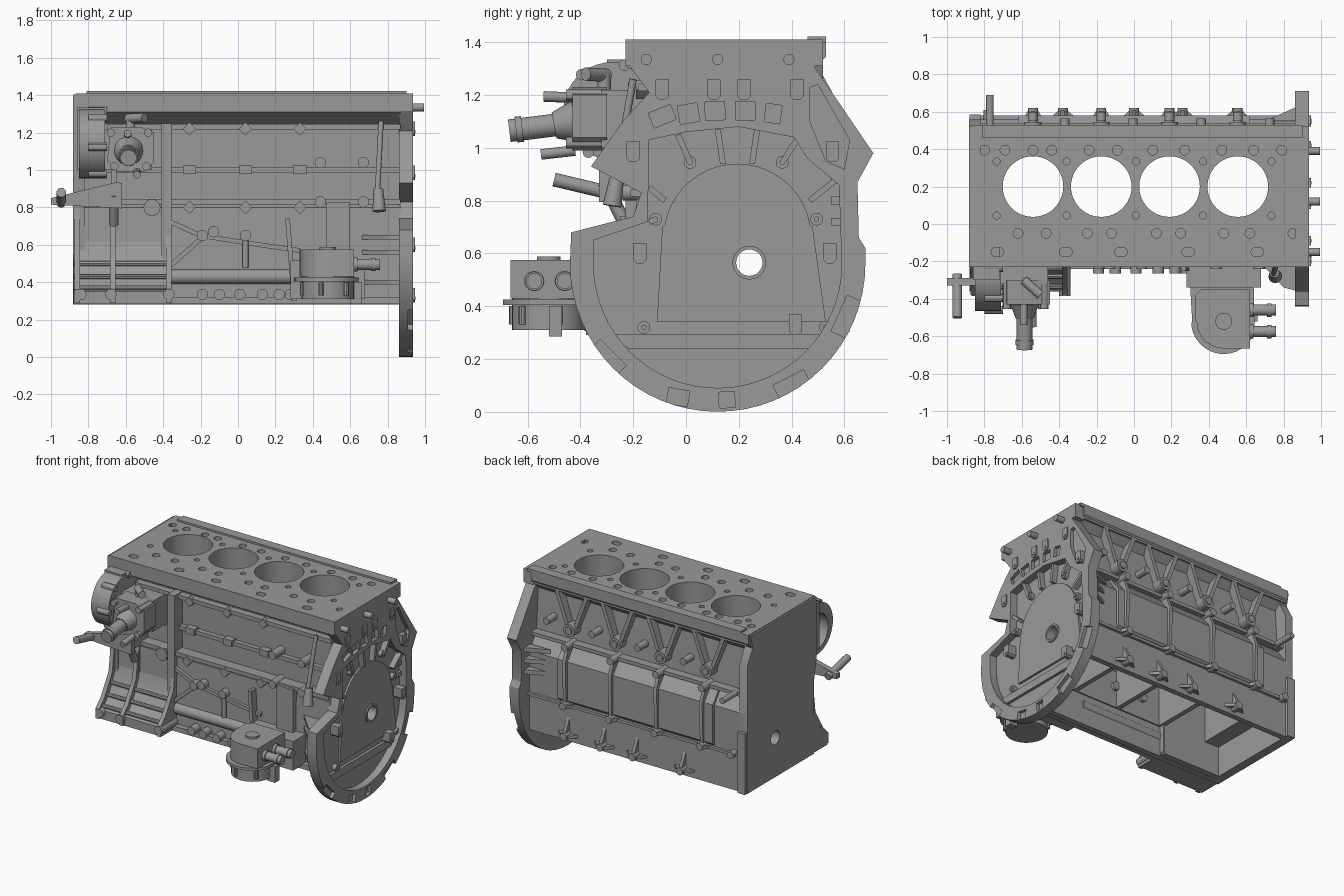
import bpy, bmesh
from math import sin, cos, radians
from mathutils import Vector, Matrix

parts = {}

def bm_of(name):
    return parts.setdefault(name, bmesh.new())

def prism(name, pts, axis, a, b):
    """Extrude a 2D outline along an axis: x takes (y,z), y takes (x,z), z takes (x,y)."""
    bm = bm_of(name)
    def at(p, t):
        return {'x': (t, p[0], p[1]), 'y': (p[0], t, p[1]), 'z': (p[0], p[1], t)}[axis]
    lo = [bm.verts.new(at(p, a)) for p in pts]
    hi = [bm.verts.new(at(p, b)) for p in pts]
    bm.faces.new(lo)
    bm.faces.new(hi[::-1])
    n = len(pts)
    for i in range(n):
        bm.faces.new((lo[i], hi[i], hi[(i + 1) % n], lo[(i + 1) % n]))

def box(name, x0, x1, y0, y1, z0, z1):
    prism(name, [(x0, y0), (x1, y0), (x1, y1), (x0, y1)], 'z', z0, z1)

def cyl(name, p, q, r, r2=None, n=20):
    p, q = Vector(p), Vector(q)
    d = q - p
    m = Matrix.Translation((p + q) / 2) @ d.to_track_quat('Z', 'Y').to_matrix().to_4x4()
    bmesh.ops.create_cone(bm_of(name), cap_ends=True, segments=n, radius1=r,
                          radius2=r if r2 is None else r2, depth=d.length, matrix=m)

def arc(cy, cz, r, a0, a1, n):
    return [(cy + r * cos(radians(a0 + (a1 - a0) * i / n)),
             cz + r * sin(radians(a0 + (a1 - a0) * i / n))) for i in range(n + 1)]

def quad(c, w, h, deg):
    """Rotated rectangle outline."""
    k, s = cos(radians(deg)), sin(radians(deg))
    return [(c[0] + u * w / 2 * k - v * h / 2 * s, c[1] + u * w / 2 * s + v * h / 2 * k)
            for u, v in ((-1, -1), (1, -1), (1, 1), (-1, 1))]

def bar(name, p, q, w, axis, a, b):
    """Straight rib between two 2D points."""
    d = Vector((q[0] - p[0], q[1] - p[1]))
    o = Vector((-d.y, d.x)).normalized() * w / 2
    prism(name, [(p[0] + o.x, p[1] + o.y), (q[0] + o.x, q[1] + o.y),
                 (q[0] - o.x, q[1] - o.y), (p[0] - o.x, p[1] - o.y)], axis, a, b)

CYLS = [-0.54, -0.175, 0.19, 0.555]
MAINS = [-0.735, -0.36, 0.01, 0.37, 0.735]

# Main block casting and its cuts
prism('engine_block', [(-.23, 1.41), (-.23, 1.31), (-.13, 1.25), (-.13, .84), (-.19, .8), (-.2, .28),
      (.56, .28), (.56, .85), (.48, .96), (.46, 1.27), (.53, 1.345), (.53, 1.41)], 'x', -.87, .87)
for c in CYLS:
    cyl('cut_bores', (c, .2, .7), (c, .2, 1.5), .162, n=48)
    box('cut_pockets', c - .165, c + .165, -.15, .51, .4, .8)
box('cut_cavity', -.82, .82, -.16, .52, .2, .5)
cyl('cut_crank', (-1, .24, .565), (1.1, .24, .565), .05, n=32)
for x in (-.8, -.69, -.54, -.44, -.24, -.09, .1, .27, .47, .64, .79):
    cyl('cut_holes', (x, .395, 1.3), (x, .395, 1.5), .026)
for x in (-.62, -.47, -.25, -.12, .12, .25, .48, .62, .85):
    cyl('cut_holes', (x, -.05, 1.3), (x, -.05, 1.5), .026)
for x in MAINS:
    for y in (.335, .045):
        cyl('cut_holes', (x, y, 1.3), (x, y, 1.5), .019)
for x in (-.73, -.365, -.07, .29, .66):
    prism('cut_holes', arc(x + .01, -.15, .024, -90, 90, 8) + arc(x - .01, -.15, .024, 90, 270, 8), 'z', 1.3, 1.5)

# Deck ends, gasket lip and front end plate
box('deck_rear', .86, .935, -.23, .52, 1.31, 1.41)
box('deck_lip', -.81, .9, .46, .53, 1.4, 1.423)
prism('end_plate', [(-.23, 1.405), (.52, 1.405), (.5, 1.31), (.56, 1.2), (.56, .28), (-.2, .28), (-.2, .8), (-.23, .95)], 'x', -.883, -.82)
box('end_corner_flange', -.88, -.82, .5, .585, .28, .72)

# Rear bell housing flange with recess, pockets, cover and lugs
prism('rear_flange', [(-.23, 1.34), (.49, 1.34), (.485, 1.31), (.52, 1.26), (.71, .98), (.65, .87), (.655, .66), (.68, .62)]
      + arc(.12, .56, .56, 0, -180, 32) + [(-.435, .68), (-.2, .74), (-.17, .83), (-.36, .93), (-.24, 1.1),
      (-.14, 1.21), (-.2, 1.29)], 'x', .86, .935)
prism('cut_recess', arc(.12, .56, .47, 0, -180, 32) + [(-.35, .65), (-.145, .72), (-.14, 1.03), (0, 1.06),
      (.2, 1.08), (.41, 1.04), (.46, .96), (.58, .86)], 'x', .88, 1)
for c, w, h, d in [((-.03, .055), .08, .06, -10), ((.155, .045), .06, .06, 3), ((.4, .105), .13, .055, 27),
                   ((-.3, .2), .14, .07, -45), ((.61, .36), .15, .065, 66), ((-.09, 1.12), .09, .06, 22),
                   ((.01, 1.13), .075, .07, 10), ((.11, 1.14), .075, .07, 3), ((.225, 1.14), .075, .07, 0),
                   ((.33, 1.13), .06, .07, -8)]:
    prism('cut_flange_pockets', quad(c, w, h, d), 'x', .91, 1)
prism('cut_flange_pockets', [(.47, 1.23), (.5, 1.24), (.62, 1.03), (.6, .92), (.53, .95), (.47, 1.1)], 'x', .91, 1)
prism('rear_cover', [(-.11, .34), (.53, .34), (.48, .7)] + arc(.195, .66, .28, 10, 170, 20) + [(-.09, .7)], 'x', .87, .895)
prism('rear_seal_step', [(-.3, .295), (.555, .295), (.5, .24), (-.22, .24)], 'x', .87, .9)
prism('crank_seal_ring', arc(.24, .565, .064, 0, 345, 23), 'x', .88, .905)
for y, z in [(-.09, 1.22), (.105, 1.22), (.22, 1.22), (.42, 1.22), (-.2, .985), (.555, .985),
             (-.175, .6), (.545, .6), (.415, .33)]:
    prism('flange_lugs', [(y - .025, z + .04), (y - .025, z - .025), (y - .012, z - .038), (y + .012, z - .038),
                          (y + .025, z - .025), (y + .025, z + .04)], 'x', .87, .945)
    cyl('flange_lug_bolts', (.93, y, z - .015), (.95, y, z - .015), .01, n=12)
for y, z in [(-.115, .73), (.495, .73), (-.16, .32), (.53, .32), (.015, .945), (.365, .945)]:
    cyl('cover_bosses', (.87, y, z), (.91, y, z), .024)
    cyl('cover_bosses', (.9, y, z), (.92, y, z), .01, n=12)
for p, q in [((.015, .945), (-.03, 1.05)), ((.14, .94), (.12, 1.07)), ((.25, .94), (.27, 1.07)),
             ((.365, .945), (.42, 1.03)), ((-.08, .8), (-.14, .85)), ((.47, .8), (.57, .88)), ((-.11, .73), (-.14, .72))]:
    bar('recess_ribs', p, q, .022, 'x', .87, .92)
for y in (-.15, .12, .39):
    cyl('deck_studs', (.9, y, 1.335), (.995, y, 1.335), .021)

# Back side: V ribs, bosses, rails and gussets
for c in CYLS:
    for s in (-1, 1):
        bar('back_v_ribs', (c + s * .02, 1.06), (c + s * .12, 1.33), .028, 'y', .45, .52)
    prism('back_v_bosses', arc(c, 1.07, .045, 0, 345, 23), 'y', .45, .545)
    cyl('back_v_bosses', (c, .5, 1.07), (c, .555, 1.07), .026)
    cyl('back_studs', (c + .17, .45, 1.1), (c + .17, .565, 1.1), .025)
    # Cylinder rib with an upper and a lower boss
    prism('back_ribs', [(.48, .985), (.56, .97), (.605, .86), (.595, .57), (.55, .5)], 'x', c - .012, c + .012)
    for z, y in ((.965, .6), (.55, .62)):
        cyl('back_bosses', (c, .45, z), (c, y, z), .026)
    prism('back_gussets', [(c - .06, .55), (c + .06, .55), (c + .025, .61), (c - .025, .61)], 'z', .535, .56)
prism('back_panel', [(.47, .965), (.5, .96), (.58, .86), (.58, .58), (.55, .55)], 'x', -.62, .62)
box('back_rails', -.86, .87, .44, .54, .955, .98)
box('back_rails', -.86, .87, .45, .52, 1.32, 1.345)
box('back_rails', -.86, .87, .5, .58, .535, .555)
for x in (-.38, 0, .26, .55):
    prism('back_gussets', [(.55, .47), (.61, .35), (.61, .31), (.55, .3)], 'x', x - .012, x + .012)
    prism('back_gussets', [(x - .09, .55), (x + .09, .55), (x + .02, .61), (x - .02, .61)], 'z', .32, .34)
    cyl('back_bosses', (x, .53, .33), (x, .62, .33), .027)
for z in (.88, .8, .72):
    prism('flange_gussets', [(.9, .55), (.9, .64), (.7, .55)], 'z', z - .015, z + .015)
cyl('back_pin', (-.77, .5, .97), (-.77, .69, .97), .02)
cyl('back_pin', (-.78, .5, .55), (-.78, .61, .55), .025)

# Front side: flare, rails, ribs, bosses and tubes
prism('crankcase_flare', [(-.12, .82), (-.17, .78), (-.2, .57), (-.25, .46), (-.31, .38), (-.36, .35),
                          (-.36, .285), (-.12, .285)], 'x', -.88, -.36)
for z, y in ((.5, -.235), (.43, -.28), (.37, -.335)):
    cyl('flare_ribs', (-.88, y, z), (-.37, y, z), .014, n=8)
for x in (-.86, -.67, -.37):
    prism('flare_webs', [(-.12, .82), (-.2, .8), (-.23, .57), (-.32, .42), (-.38, .36), (-.38, .29), (-.15, .29)], 'x', x - .015, x + .015)
for z, y in ((1.23, -.18), (1.0, -.165), (.83, -.21)):
    box('front_rails', -.7, .87, y, -.125, z - .014, z + .014)
box('front_ribs', -.41, -.355, -.22, -.125, .3, 1.25)
box('front_ribs', -.68, -.65, -.2, -.125, .6, 1.0)
bar('front_ribs', (.3, .3), (.265, .74), .025, 'y', -.25, -.17)
box('front_panel', .47, .6, -.23, -.17, .5, .83)
for x in (-.26, .04, .33):
    for z, y in ((1.22, -.19), (.8, -.22)):
        prism('diamond_bosses', quad((x, z), .05, .05, 45), 'y', y, -.125)
    box('front_rails', x - .035, x + .035, -.18, -.125, .98, 1.025)
for x, z in [(.44, 1.04), (.67, 1.04), (.44, .83), (.67, .83), (-.19, .65), (.04, .65), (-.13, .67)]:
    cyl('front_bosses', (x, -.125, z), (x, -.24, z), .03)
for x in (-.84, -.68, -.37, -.19, -.1, .01, .13, .22, .28):
    cyl('sump_bosses', (x, -.175, .335), (x, -.385 if x < -.3 else -.265, .335), .03)
box('sump_rail', -.36, .87, -.24, -.165, .285, .32)
path = [(-.4, .74), (-.2, .65), (.05, .61), (.33, .57)]
for p, q in zip(path, path[1:]):
    bar('wall_rib', p, q, .025, 'y', -.215, -.17)
bar('front_ribs', (-.36, .49), (-.19, .64), .025, 'y', -.22, -.17)
cyl('oil_gallery', (-.36, -.19, .43), (.3, -.19, .43), .04)
cyl('front_stem', (.04, -.215, .48), (.04, -.215, .64), .016)
for z in (.4, .56, .64):
    prism('flange_gussets', [(.88, -.17), (.88, -.36), (.8, -.34), (.66, -.19)], 'z', z - .012, z + .012)

# Dipstick tube
cyl('dipstick', (.765, -.2, 1.26), (.745, -.27, .87), .014)
cyl('dipstick', (.75, -.26, .9), (.755, -.28, .78), .026, .036)

# Coolant pump housing, body and pipes
cyl('pump_housing', (-.85, -.28, 1.14), (-.71, -.28, 1.14), .185, n=40)
cyl('cut_pump', (-.95, -.28, 1.12), (-.77, -.28, 1.12), .13, n=32)
box('pump_mount', -.86, -.72, -.3, -.125, 1.0, 1.335)
box('pump_mount', -.73, -.46, -.32, -.125, 1.0, 1.22)
for a in range(20, 360, 55):
    y, z = -.28 + .18 * cos(radians(a)), 1.14 + .18 * sin(radians(a))
    cyl('pump_bolts', (-.8, y, z), (-.7, y, z), .022, n=12)
prism('pump_body', [(-.7, 1.05), (-.64, .99), (-.5, .99), (-.45, 1.04), (-.45, 1.2), (-.52, 1.23), (-.68, 1.23)], 'y', -.43, -.3)
cyl('pump_outlet', (-.585, -.42, 1.1), (-.585, -.5, 1.085), .08, .05, 28)
cyl('pump_outlet', (-.585, -.47, 1.09), (-.585, -.67, 1.065), .043, n=28)
cyl('pump_outlet', (-.585, -.62, 1.072), (-.585, -.645, 1.069), .049, n=28)
for x, z in ((-.68, 1.2), (-.48, 1.2), (-.66, 1.02), (-.49, 1.02)):
    cyl('pump_bolts', (x, -.3, z), (x, -.455, z), .022, n=12)
cyl('pump_nozzle', (-.59, -.42, 1.19), (-.59, -.54, 1.195), .02)
cyl('pump_nozzle', (-.54, -.42, .99), (-.54, -.55, .975), .02)
cyl('bypass_pipe', (-.575, -.31, 1.15), (-.575, -.31, 1.28), .025)
cyl('bypass_pipe', (-.59, -.3, 1.275), (-.5, -.38, 1.28), .025)

# Tensioner bracket with pegs
prism('side_bracket', [(-1, .815), (-1, .85), (-.65, .935), (-.62, .93), (-.62, .795)], 'y', -.33, -.29)
box('side_bracket', -.74, -.63, -.3, -.125, .82, .88)
cyl('bracket_peg', (-.945, -.27, .825), (-.945, -.5, .88), .026)
cyl('bracket_leg', (-.665, -.31, .87), (-.665, -.23, .71), .026)
bmesh.ops.create_icosphere(bm_of('bracket_ball'), subdivisions=3, radius=.038, matrix=Matrix.Translation((-.665, -.27, .84)))
cyl('bracket_peg', (-.46, -.125, .8), (-.46, -.22, .8), .045)

# Oil filter head with mount and hose pipes
box('filter_mount', .28, .68, -.34, -.17, .31, .52)
prism('filter_head', [(.33, -.38), (.33, -.52)] + arc(.48, -.52, .145, 180, 270, 12) + [(.62, -.665), (.62, -.35), (.36, -.35)], 'z', .43, .575)
cyl('filter_cap', (.48, -.52, .57), (.48, -.52, .588), .045, n=28)
prism('filter_plate', [(.3, -.33), (.31, -.5)] + arc(.48, -.52, .175, 190, 340, 16) + [(.64, -.33)], 'z', .405, .425)
cyl('filter_base', (.48, -.52, .31), (.48, -.52, .43), .14, n=32)
for a in range(15, 360, 60):
    cyl('filter_lugs', (.48 + .14 * cos(radians(a)), -.52 + .14 * sin(radians(a)), .33),
        (.48 + .14 * cos(radians(a)), -.52 + .14 * sin(radians(a)), .4), .015, n=10)
for y in (-.46, -.575):
    cyl('filter_pipes', (.6, y, .495), (.76, y, .495), .03)
    cyl('filter_pipes', (.6, y, .495), (.64, y, .495), .038)
    cyl('filter_pipes', (.71, y, .495), (.735, y, .495), .036)
box('filter_drain', .6, .66, -.52, -.47, .285, .4)

# Turn the collected geometry into dark grey objects, cut, and shade
iron = bpy.data.materials.new('cast_iron')
iron.diffuse_color = (.32, .32, .32, 1)
objs = {}
for name, bm in parts.items():
    bmesh.ops.recalc_face_normals(bm, faces=bm.faces)
    me = bpy.data.meshes.new(name)
    bm.to_mesh(me)
    bm.free()
    objs[name] = bpy.data.objects.new(name, me)
    bpy.context.collection.objects.link(objs[name])
    objs[name].hide_render = name.startswith('cut_')
for name, cutters in {'engine_block': ['cavity', 'pockets', 'bores', 'crank', 'holes'], 'end_plate': ['crank'],
                      'rear_flange': ['recess', 'flange_pockets', 'crank'], 'rear_cover': ['crank'],
                      'crank_seal_ring': ['crank'], 'pump_housing': ['pump']}.items():
    for c in cutters:
        mod = objs[name].modifiers.new(c, 'BOOLEAN')
        mod.object, mod.operation, mod.solver = objs['cut_' + c], 'DIFFERENCE', 'EXACT'
    deps = bpy.context.evaluated_depsgraph_get()
    me = bpy.data.meshes.new_from_object(objs[name].evaluated_get(deps))
    objs[name].modifiers.clear()
    objs[name].data = me
for name, ob in objs.items():
    if name.startswith('cut_'):
        bpy.data.objects.remove(ob)
    else:
        ob.data.materials.clear()
        ob.data.materials.append(iron)
        ob.data.shade_smooth()
        ob.data.set_sharp_from_angle(angle=radians(30))
